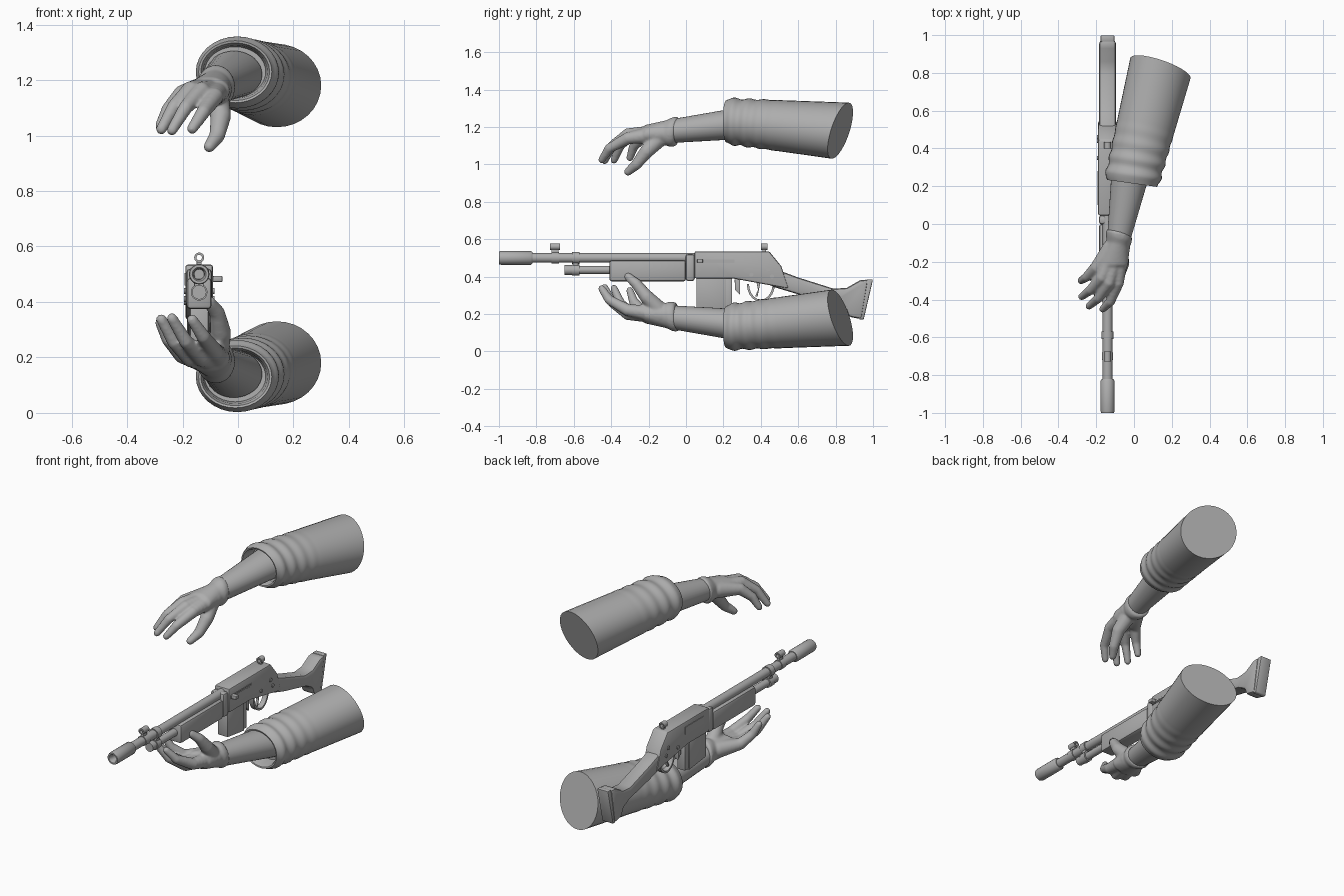
import bpy, bmesh, math
from mathutils import Matrix, Vector

if "Cube" in bpy.data.objects:
    bpy.data.objects.remove(bpy.data.objects["Cube"])

GREY = (0.42, 0.42, 0.42, 1)
material = bpy.data.materials.new("plain_grey")
material.use_nodes = True
material.diffuse_color = GREY
material.node_tree.nodes["Principled BSDF"].inputs["Base Color"].default_value = GREY
made = []
RIFLE_X = -.14
BORE_Z = .5
GAS_Z = .435
MIRROR = Matrix.Translation((0, 0, 1.36)) @ Matrix.Scale(-1, 4, (0, 0, 1))


def mix(start, end, t):
    return start + (end - start) * t


def finish(name, bm):
    bmesh.ops.recalc_face_normals(bm, faces=bm.faces)
    mesh = bpy.data.meshes.new(name)
    bm.to_mesh(mesh)
    bm.free()
    mesh.materials.append(material)
    part = bpy.data.objects.new(name, mesh)
    bpy.context.collection.objects.link(part)
    made.append(part)
    return part


def ring(bm, centre, width, height, lean=(0, 0), count=32):
    """Elliptical loop facing along y; lean slants it by x and by z."""
    loop = []
    for i in range(count):
        angle = math.tau * i / count
        dx, dz = width * math.cos(angle), height * math.sin(angle)
        loop.append(bm.verts.new(Vector(centre) + Vector((dx, lean[0] * dx + lean[1] * dz, dz))))
    return loop


def bridge(bm, loops, closed=False):
    if closed:
        loops = loops + [loops[0]]
    else:
        bm.faces.new(loops[0])
        bm.faces.new(loops[-1])
    for near, far in zip(loops, loops[1:]):
        for i in range(len(near)):
            bm.faces.new((near[i - 1], near[i], far[i], far[i - 1]))


def lathe(name, profile, z, closed=False):
    """Round part turned about a line along y, from (y, radius) pairs."""
    bm = bmesh.new()
    bridge(bm, [ring(bm, (RIFLE_X, y, z), r, r, count=20) for y, r in profile], closed)
    return finish(name, bm)


def collar(name, y, length, radius, z):
    lathe(name, [(y, radius), (y + length, radius)], z)


def slab(name, outline, half, bevel=.004, x=RIFLE_X):
    """Side outline of (y, z) points, given thickness and rounded edges."""
    bm = bmesh.new()
    face = bm.faces.new([bm.verts.new((x - half, y, z)) for y, z in outline])
    grown = bmesh.ops.extrude_face_region(bm, geom=[face])["geom"]
    moved = [item for item in grown if isinstance(item, bmesh.types.BMVert)]
    bmesh.ops.translate(bm, vec=(2 * half, 0, 0), verts=moved)
    bmesh.ops.recalc_face_normals(bm, faces=bm.faces)
    if bevel:
        sharp = [edge for edge in bm.edges if edge.calc_face_angle(0) > .6]
        bmesh.ops.bevel(bm, geom=sharp, offset=bevel, segments=2, affect='EDGES', profile=.5)
    return finish(name, bm)


def box(name, y, z, length, height, half, bevel=.004, x=RIFLE_X):
    outline = [(y, z), (y + length, z), (y + length, z + height), (y, z + height)]
    return slab(name, outline, half, bevel, x)


def limb(bm, joints, radii):
    """Chain of overlapping balls that later blends into one skin."""
    spans = zip(joints, joints[1:], radii, radii[1:])
    for start, end, thick, thin in spans:
        for step in range(9):
            t = step / 8
            place = Matrix.Translation(start.lerp(end, t))
            bmesh.ops.create_uvsphere(bm, u_segments=14, v_segments=9,
                                      radius=mix(thick, thin, t), matrix=place)


def make_sleeve(name):
    bm = bmesh.new()
    cuff, shoulder = Vector((-.01, .23, 1.23)), Vector((.14, .825, 1.18))
    # rolled lip, from the inside out
    loops = [ring(bm, cuff + Vector((0, depth, 0)), .14 - inset, .12 - inset, (-.14, 0))
             for depth, inset in ((.07, .03), (.01, .024), (-.013, .016), (-.015, .008))]
    # folds fade out towards the shoulder
    steps = 60
    for i in range(steps + 1):
        t = i / steps
        fold = .006 * math.sin(math.tau * (8 * t - .15)) * max(0, 1 - 2 * t)
        lean = mix(-.14, -.32, t), mix(0, .3, t)
        loops.append(ring(bm, cuff.lerp(shoulder, t),
                          mix(.143, .16, t) + fold, mix(.123, .15, t) + fold, lean))
    bridge(bm, loops)
    return finish(name, bm)


def make_forearm(name):
    bm = bmesh.new()
    bridge(bm, [ring(bm, (-.015, .29, 1.22), .102, .085, (-.15, 0)),
                ring(bm, (-.085, -.1, 1.175), .058, .062, (-.2, 0))])
    return finish(name, bm)


def finger_joint(index, little, arch, t):
    """Joint on the arched row that runs from index to little finger."""
    return Vector(index).lerp(Vector(little), t) + Vector(arch) * math.sin(math.pi * t)


def make_hand(name):
    bm = bmesh.new()
    # glove cuff and heel of the hand
    lean = (-.25, .1)
    bridge(bm, [ring(bm, (-.08, -.045, 1.175), .062, .072, lean),
                ring(bm, (-.08, -.055, 1.175), .07, .08, lean),
                ring(bm, (-.08, -.08, 1.173), .068, .079, lean),
                ring(bm, (-.085, -.11, 1.17), .06, .066, lean),
                ring(bm, (-.11, -.22, 1.16), .08, .05)])
    # four fingers, each with its palm bone
    for finger in range(4):
        t = finger / 3
        wrist = Vector((mix(-.07, -.12, t), -.13, 1.165))
        knuckle = finger_joint((-.085, -.31, 1.14), (-.2, -.23, 1.15), (-.01, -.03, .02), t)
        middle = finger_joint((-.125, -.41, 1.085), (-.25, -.28, 1.095), (-.025, -.03, .015), t)
        tip = finger_joint((-.165, -.45, 1.025), (-.28, -.3, 1.035), (-.04, -.04, -.01), t)
        limb(bm, [wrist, knuckle, middle, tip], [.05, .033, .026, .02])
    # thumb
    thumb = [(-.075, -.15, 1.13), (-.062, -.21, 1.07), (-.075, -.265, 1), (-.103, -.31, .96)]
    limb(bm, [Vector(joint) for joint in thumb], [.045, .038, .029, .022])
    hand = finish(name, bm)
    blend = hand.modifiers.new("blend", 'REMESH')
    blend.mode, blend.voxel_size, blend.use_smooth_shade = 'VOXEL', .007, True
    soften = hand.modifiers.new("soften", 'SMOOTH')
    soften.factor, soften.iterations = .5, 6
    return hand


# --- the two arms, the lower one turned palm up ---
for level in ("upper", "lower"):
    arm = [make_sleeve(level + "_sleeve"), make_forearm(level + "_forearm"),
           make_hand(level + "_gloved_hand")]
    if level == "lower":
        for part in arm:
            part.data.transform(MIRROR)
            part.data.flip_normals()

# --- barrel group ---
collar("barrel", -.84, .9, .026, BORE_Z)
lathe("muzzle_sleeve", [(-.95, .018), (-.99, .02), (-1, .025), (-1, .034), (-.99, .037),
                        (-.83, .037), (-.82, .03)], BORE_Z)
collar("gas_tube", -.65, .25, .022, GAS_Z)
collar("gas_plug", -.65, .04, .026, GAS_Z)
collar("barrel_band", -.61, .04, .032, BORE_Z)
collar("gas_tube_band", -.61, .04, .03, GAS_Z)
box("band_link", -.605, GAS_Z, .03, .06, .018)

# --- hooded sights ---
for name, y, length in (("front_sight", -.727, .053), ("rear_sight", .4, .035)):
    end = y + length
    lathe(name + "_hood", [(y, .018), (end, .018), (end, .01), (y, .01)], .56, closed=True)
    box(name + "_post", y + .008, .51, length - .016, .035, .009, .002)
collar("front_sight_base", -.72, .04, .03, BORE_Z)

# --- handguard and receiver ---
box("handguard", -.41, .374, .41, .113, .045, .014)
box("receiver_collar", -.002, .376, .049, .144, .046, .014)
slab("receiver", [(.045, .39), (.25, .39), (.36, .37), (.55, .335), (.51, .455),
                  (.445, .535), (.045, .535)], .05, .01)
box("bolt_slot_plate", .055, .472, .205, .02, .004, 0, RIFLE_X + .049)
box("bolt_rail", .07, .478, .18, .008, .004, 0, RIFLE_X + .053)
box("bolt_handle", .06, .472, .03, .022, .02, .004, RIFLE_X + .064)
box("ejection_plate", .1, .46, .18, .045, .004, 0, RIFLE_X - .049)
for y, z in ((.44, .44), (.46, .4), (.35, .41)):
    bm = bmesh.new()
    place = Matrix.Translation((RIFLE_X, y, z)) @ Matrix.Rotation(math.pi / 2, 4, 'Y')
    bmesh.ops.create_cone(bm, cap_ends=True, segments=12, radius1=.011, radius2=.011,
                          depth=.11, matrix=place)
    finish("receiver_pin", bm)

# --- magazine ---
slab("magazine", [(.055, .4), (.055, .235), (.215, .215), (.215, .4)], .033)
box("magazine_spine", .21, .22, .037, .18, .026)
slab("magazine_catch", [(.26, .385), (.262, .33), (.29, .3), (.29, .385)], .012, .002)

# --- trigger and its guard loop ---
slab("trigger", [(.375, .38), (.385, .33), (.37, .295), (.382, .292), (.4, .38)], .008, .002)
sweep = [math.pi * i / 10 for i in range(11)]
guard = [(.4 + size * math.cos(a), .36 - (size + .02) * math.sin(a))
         for size, order in ((.075, sweep), (.063, sweep[::-1])) for a in order]
slab("trigger_guard", guard, .015, 0)

# --- shoulder stock ---
slab("stock", [(.45, .43), (.52, .425), (.6, .395), (.79, .335), (.86, .34), (.93, .38), (.975, .385),
               (.94, .172), (.87, .185), (.855, .23), (.8, .26), (.6, .305), (.45, .35)], .044, .016)
slab("butt_plate", [(.965, .385), (1, .385), (.95, .17), (.925, .17)], .037, .006)

# --- smooth shading that keeps hard edges ---
bpy.ops.object.select_all(action='DESELECT')
for part in made:
    part.select_set(True)
bpy.context.view_layer.objects.active = made[0]
bpy.ops.object.shade_smooth_by_angle(angle=math.radians(38))
